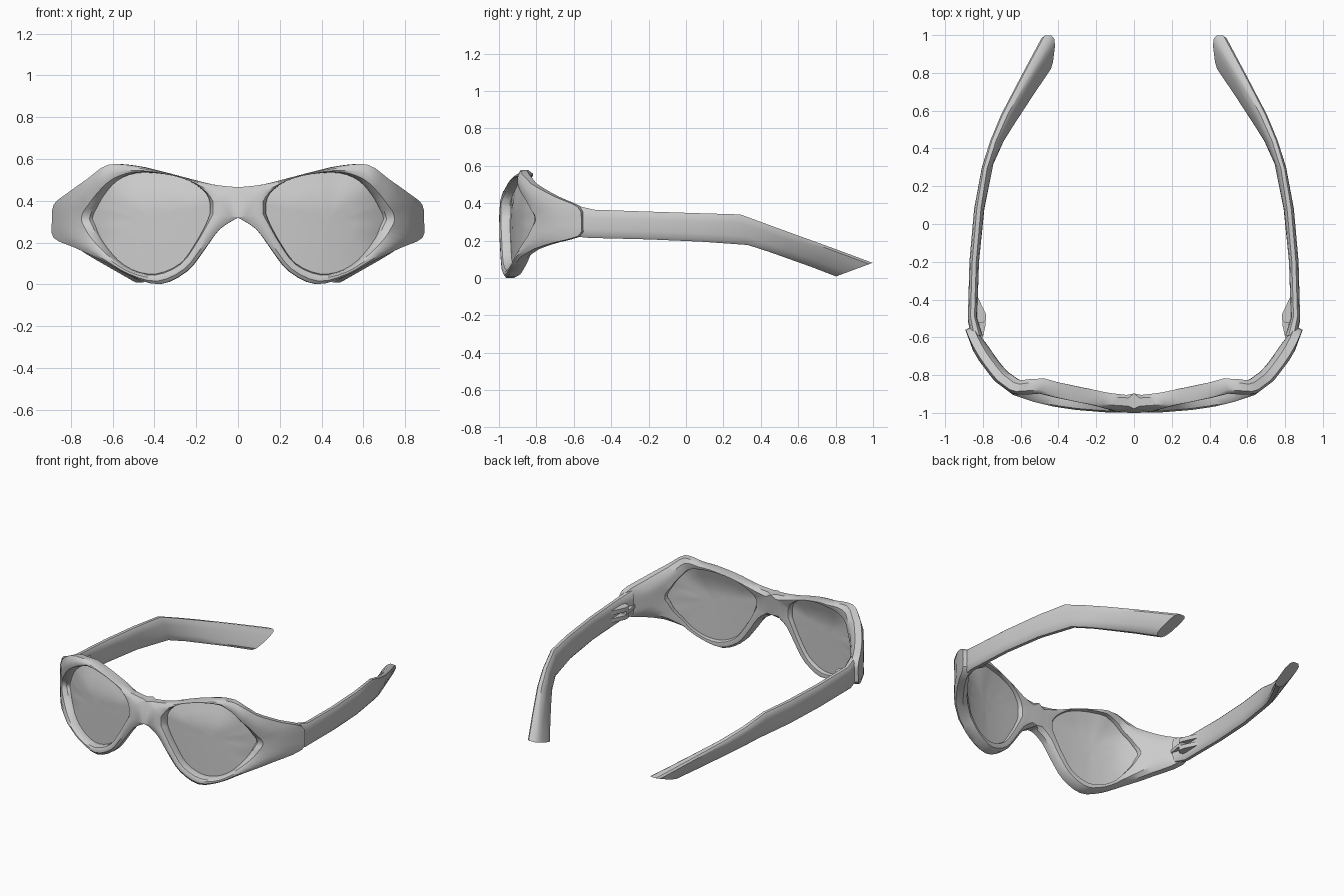
import bpy, bmesh, math
from mathutils import Vector

if "Cube" in bpy.data.objects:
    bpy.data.objects.remove(bpy.data.objects["Cube"])

# ---------- helpers ----------
def interp(table, x):
    x = min(max(x, table[0][0]), table[-1][0])
    for (x0, y0), (x1, y1) in zip(table, table[1:]):
        if x <= x1:
            return y0 + (y1 - y0) * (x - x0) / (x1 - x0)
    return table[-1][1]

def smooth_path(pts, steps):
    """Catmull-Rom through open list of points."""
    p = [Vector(q) for q in pts]
    p = [p[0]] + p + [p[-1]]
    out = []
    for i in range(1, len(p) - 2):
        a, b, c, d = p[i - 1:i + 3]
        for k in range(steps):
            t = k / steps
            out.append(0.5 * (2 * b + (c - a) * t + (2 * a - 5 * b + 4 * c - d) * t * t
                              + (3 * b - a - 3 * c + d) * t ** 3))
    return out + [p[-2]]

def finish(name, bm, angle=35):
    bmesh.ops.recalc_face_normals(bm, faces=bm.faces)
    me = bpy.data.meshes.new(name)
    bm.to_mesh(me)
    bm.free()
    ob = bpy.data.objects.new(name, me)
    bpy.context.collection.objects.link(ob)
    bpy.ops.object.select_all(action='DESELECT')
    ob.select_set(True)
    bpy.context.view_layer.objects.active = ob
    bpy.ops.object.shade_smooth_by_angle(angle=math.radians(angle))
    m = ob.modifiers.new("Mirror", 'MIRROR')
    m.use_clip = True
    return ob

# wrap-around front curve seen from above: x -> y
CURVE = [(0, -1), (.15, -.997), (.3, -.985), (.42, -.968), (.53, -.942), (.64, -.905),
         (.74, -.83), (.82, -.725), (.87, -.64), (.902, -.565)]

def wrap(x, z, depth):
    """Point on the wrapped front, pushed inward by depth along the curve normal."""
    lean = .35 * min(1, max(0, (.66 - x) / .16))      # brow leans back near the middle
    y = interp(CURVE, x) + lean * max(0, z - .40)
    a, b = max(x - .05, 0), min(x + .05, .902)
    n = Vector((interp(CURVE, a) - interp(CURVE, b), b - a)).normalized()
    if x < .001:
        n = Vector((0, 1))
    return Vector((x + n.x * depth, y + n.y * depth, z))

# ---------- front frame: paired outer outline / lens opening (x, z, x, z) ----------
PAIRS = [(0, .465, .135, .385), (.12, .478, .155, .435), (.25, .51, .235, .495),
         (.38, .543, .36, .528), (.5, .568, .5, .533), (.63, .572, .6, .495),
         (.73, .505, .67, .43), (.83, .435, .71, .37), (.893, .382, .728, .34),
         (.902, .30, .735, .31), (.893, .222, .72, .28), (.79, .175, .69, .22),
         (.65, .11, .62, .14), (.52, .04, .52, .07), (.38, .001, .4, .05),
         (.25, .06, .28, .1), (.17, .155, .205, .2), (.09, .262, .155, .29),
         (0, .32, .135, .34)]
path = smooth_path(PAIRS, 3)
n = len(path)

# rings over the cross-section: (blend outer->inner, depth)
RINGS = [(0, .012), (.3, 0), (.65, 0), (.88, .008), (1, .035), (1, .06), (.9, .08),
         (.6, .082), (.3, .08), (0, .055)]
bm = bmesh.new()
rings = []
for t, d in RINGS:
    ring = []
    for i, q in enumerate(path):
        x, z = q[0] + (q[2] - q[0]) * t, q[1] + (q[3] - q[1]) * t
        on_axis = t == 0 and i in (0, n - 1)          # keep the bridge flat at the centre
        dd = (0 if d < .03 else .08) if on_axis else d
        ring.append(bm.verts.new(wrap(max(x, 0), z, dd)))
    rings.append(ring)
for r in range(len(rings)):
    a, b = rings[r], rings[(r + 1) % len(rings)]
    for i in range(n):
        if r == len(rings) - 1 and i == n - 1:
            continue                                  # open on the mirror plane
        j = (i + 1) % n
        bm.faces.new((a[i], a[j], b[j], b[i]))
finish("front_frame", bm)

# ---------- lens: curved sheet filling the opening ----------
bm = bmesh.new()
c = Vector((.43, .30))
levels = [[bm.verts.new(wrap(c.x + (q[2] - c.x) * s, c.y + (q[3] - c.y) * s, .055))
           for q in path] for s in (.25, .5, .75, 1.01)]
mid = bm.verts.new(wrap(c.x, c.y, .055))
for i in range(n):
    j = (i + 1) % n
    bm.faces.new((mid, levels[0][i], levels[0][j]))
    for a, b in zip(levels, levels[1:]):
        bm.faces.new((a[i], b[i], b[j], a[j]))
finish("lens", bm)

# ---------- temple arm: lofted rounded sections ----------
# (y top, y bottom, outer x top, outer x bottom, inner x top, inner x bottom, z bottom, z top)
ARM = [(-.59, -.59, .865, .865, .80, .80, .22, .39),
       (-.49, -.52, .88, .88, .83, .83, .213, .367),
       (-.2, -.2, .872, .872, .82, .82, .205, .357),
       (.08, .08, .848, .845, .795, .79, .193, .348),
       (.29, .33, .812, .79, .765, .735, .175, .342),
       (.44, .44, .77, .737, .715, .68, .14, .287),
       (.58, .53, .715, .685, .65, .62, .108, .236),
       (.79, .67, .608, .60, .535, .525, .058, .16),
       (1.0, .80, .50, .51, .41, .435, .008, .082)]
SIDES = 12
bm = bmesh.new()
prev = None
for yt, yb, ot, ob_, it, ib, zb, zt in ARM:
    ring = []
    for k in range(SIDES):
        a = 2 * math.pi * (k + .5) / SIDES
        u = math.copysign(abs(math.cos(a)) ** .65, math.cos(a)) * .5 + .5
        v = math.copysign(abs(math.sin(a)) ** .65, math.sin(a)) * .5 + .5
        xo, xi = ob_ + (ot - ob_) * v, ib + (it - ib) * v
        ring.append(bm.verts.new((xi + (xo - xi) * u, yb + (yt - yb) * v, zb + (zt - zb) * v)))
    if prev:
        for k in range(SIDES):
            j = (k + 1) % SIDES
            bm.faces.new((prev[k], prev[j], ring[j], ring[k]))
    else:
        bm.faces.new(ring)
    prev = ring
bm.faces.new(prev)
finish("temple_arm", bm)

# ---------- hinge: knuckle plates extruded from top-view profiles ----------
def plate(bm, profile, z0, z1):
    f = bm.faces.new([bm.verts.new((x, y, z0)) for x, y in profile])
    res = bmesh.ops.extrude_face_region(bm, geom=[f])
    bmesh.ops.translate(bm, vec=(0, 0, z1 - z0),
                        verts=[v for v in res['geom'] if isinstance(v, bmesh.types.BMVert)])

ARM_KNUCKLE = [(.85, -.525), (.80, -.525), (.783, -.505), (.785, -.475), (.83, -.38), (.85, -.38)]
FRAME_KNUCKLE = [(.84, -.6), (.80, -.6), (.785, -.53), (.787, -.49), (.82, -.48), (.84, -.52)]
bm = bmesh.new()
plate(bm, ARM_KNUCKLE, .25, .278)
plate(bm, ARM_KNUCKLE, .302, .33)
plate(bm, FRAME_KNUCKLE, .279, .301)
finish("hinge", bm)
